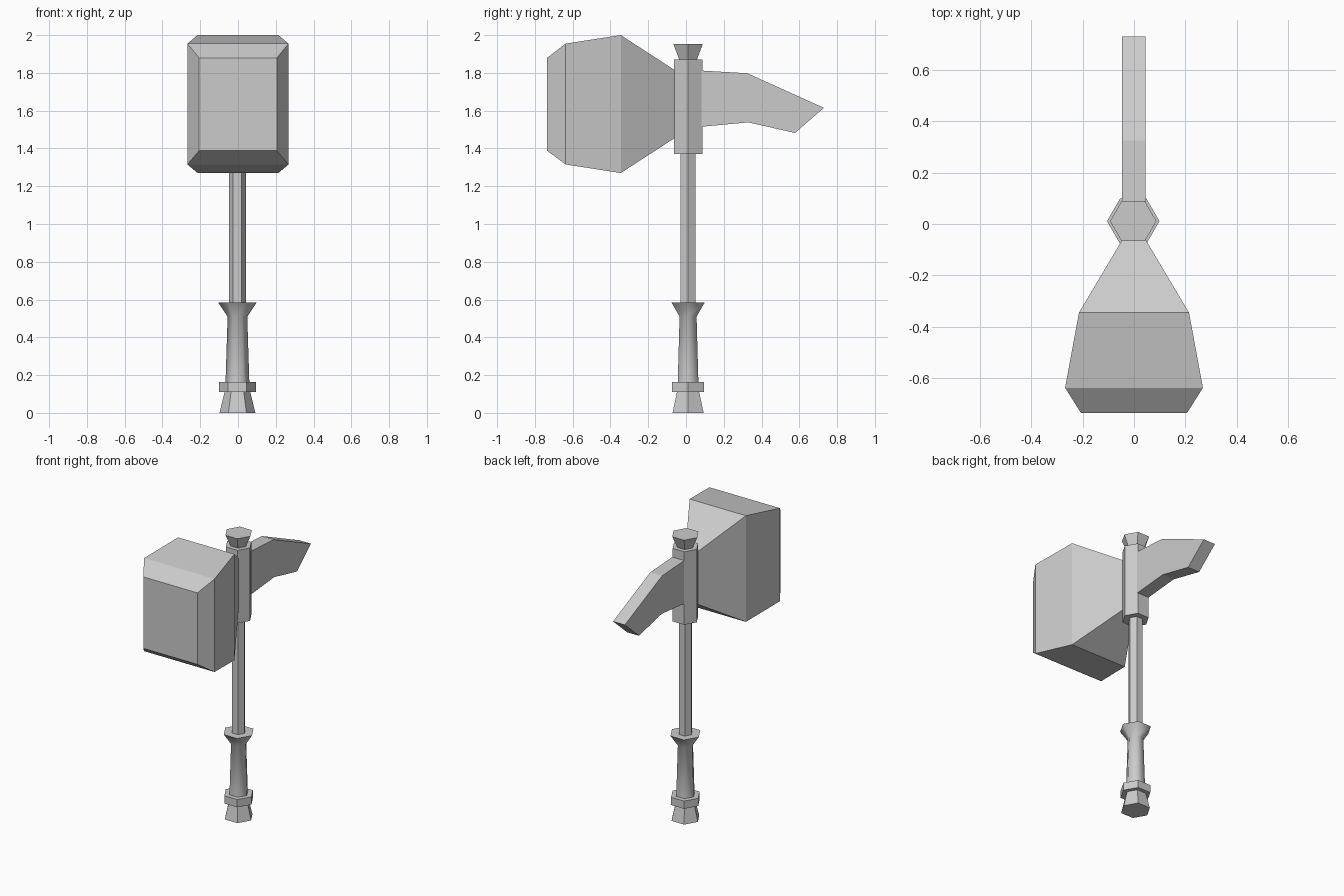
import bpy, math

if "Cube" in bpy.data.objects:
    bpy.data.objects.remove(bpy.data.objects["Cube"])

AX, AY = -0.003, 0.011   # axis of the handle


def mesh_object(name, verts, faces):
    mesh = bpy.data.meshes.new(name)
    mesh.from_pydata(verts, [], faces)
    obj = bpy.data.objects.new(name, mesh)
    bpy.context.collection.objects.link(obj)
    return obj


def loft(name, rings):
    """Skin a list of equal-sized rings and cap both ends."""
    n = len(rings[0])
    verts = [v for ring in rings for v in ring]
    faces = [list(range(n))[::-1],
             list(range(len(verts) - n, len(verts)))]
    for k in range(len(rings) - 1):
        for i in range(n):
            a, b = k * n + i, k * n + (i + 1) % n
            faces.append((a, b, b + n, a + n))
    return mesh_object(name, verts, faces)


def hex_part(name, profile, smooth=False):
    """Six-sided turned part from (radius, height) pairs, corners on the x axis."""
    rings = [[(AX + r * math.cos(i * math.pi / 3),
               AY + r * math.sin(i * math.pi / 3), z) for i in range(6)]
             for r, z in profile]
    obj = loft(name, rings)
    if smooth:
        for p in obj.data.polygons:
            p.use_smooth = len(p.vertices) == 4
    return obj


# Handle, bottom to top
hex_part("pommel", [(0.095, 0), (0.068, 0.11)])
hex_part("pommel_ring", [(0.098, 0.11), (0.098, 0.163)])
hex_part("grip", [(0.063, 0.163), (0.052, 0.51), (0.102, 0.585)], smooth=True)
hex_part("shaft", [(0.045, 0.585), (0.045, 1.37)])
hex_part("collar", [(0.087, 1.37), (0.087, 1.872)])
hex_part("top_knob", [(0.055, 1.872), (0.09, 1.953)])

# Hammer head: rectangles (y, half width, bottom, top), from face to neck
sections = [(-0.735, 0.206, 1.388, 1.88), (-0.637, 0.268, 1.315, 1.955),
            (-0.345, 0.214, 1.27, 2.0), (-0.06, 0.045, 1.455, 1.815)]
loft("hammer_head", [[(-w, y, lo), (-w, y, hi), (w, y, hi), (w, y, lo)]
                     for y, w, lo, hi in sections][::-1])

# Back spike: side outline (y, z) with constant thickness
outline = [(0.083, 1.515), (0.33, 1.538), (0.577, 1.482),
           (0.73, 1.615), (0.325, 1.798), (0.083, 1.812)]
loft("back_spike", [[(x, y, z) for y, z in outline] for x in (-0.046, 0.044)])

# Make all face directions point outward
import bmesh
for obj in bpy.context.collection.objects:
    bm = bmesh.new()
    bm.from_mesh(obj.data)
    bmesh.ops.recalc_face_normals(bm, faces=bm.faces)
    bm.to_mesh(obj.data)
    bm.free()
